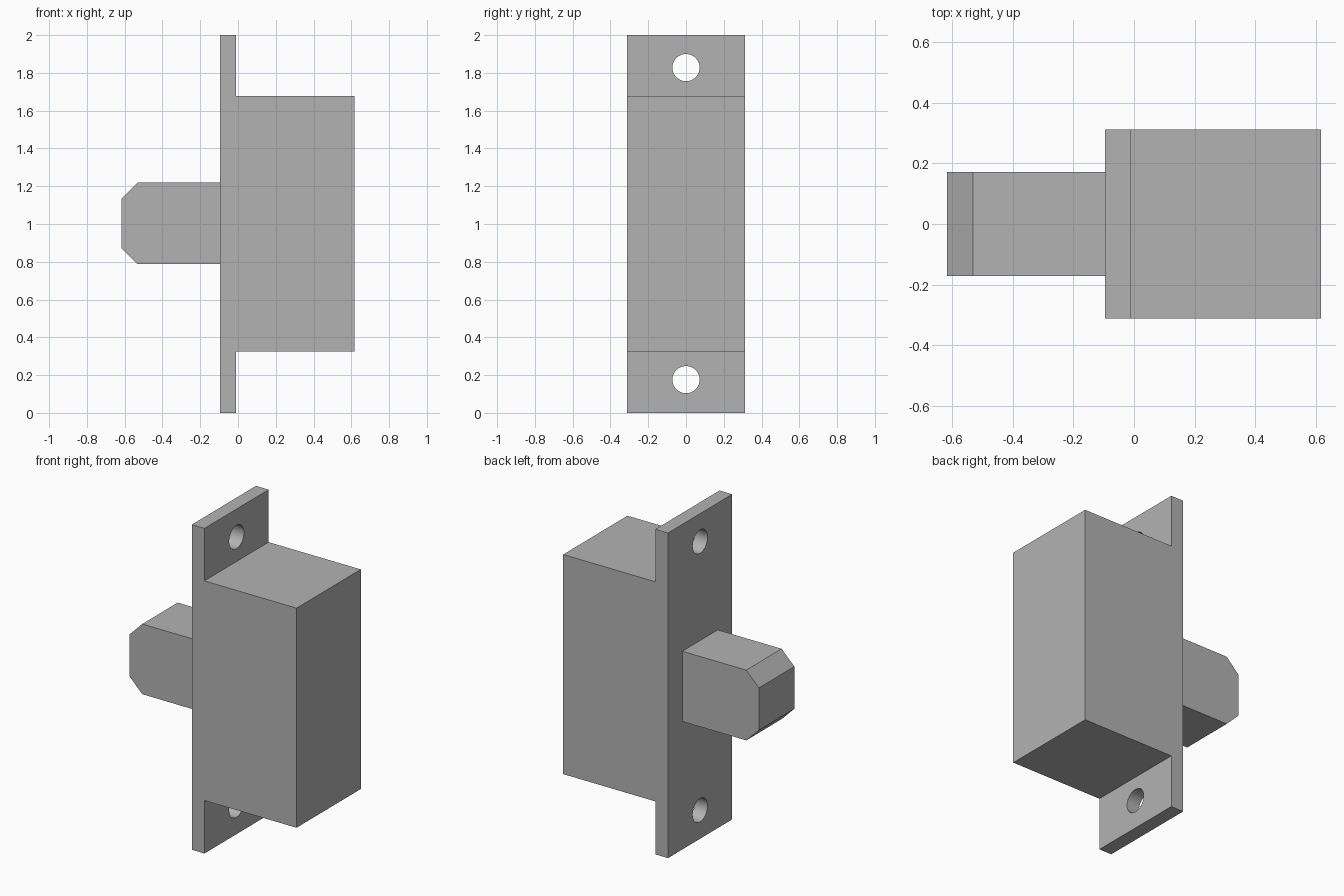
import bpy, bmesh
from math import radians
from mathutils import Matrix

cube = bpy.data.objects.get("Cube")
if cube:
    bpy.data.objects.remove(cube, do_unlink=True)

grey = bpy.data.materials.new("plain grey")
grey.use_nodes = True
grey.diffuse_color = (0.45, 0.45, 0.45, 1)
grey.node_tree.nodes["Principled BSDF"].inputs["Base Color"].default_value = grey.diffuse_color


def add_object(name, bm):
    """Turn a bmesh into a grey object."""
    bmesh.ops.recalc_face_normals(bm, faces=bm.faces)
    mesh = bpy.data.meshes.new(name)
    bm.to_mesh(mesh)
    bm.free()
    mesh.materials.append(grey)
    obj = bpy.data.objects.new(name, mesh)
    bpy.context.collection.objects.link(obj)
    return obj


def extrude_profile(name, points, half_depth):
    """Extrude an x-z outline symmetrically along y."""
    bm = bmesh.new()
    face = bm.faces.new([bm.verts.new((x, -half_depth, z)) for x, z in points])
    extruded = bmesh.ops.extrude_face_region(bm, geom=[face])["geom"]
    moved = [v for v in extruded if isinstance(v, bmesh.types.BMVert)]
    bmesh.ops.translate(bm, verts=moved, vec=(0, 2 * half_depth, 0))
    return add_object(name, bm)


# Face plate and lock case in one piece
plate_out, plate_in, case_back = -0.096, -0.01, 0.617
case_low, case_high = 0.326, 1.677
lock_case = extrude_profile("lock_case_with_plate", [
    (plate_out, 0), (plate_in, 0), (plate_in, case_low), (case_back, case_low),
    (case_back, case_high), (plate_in, case_high), (plate_in, 2), (plate_out, 2)], 0.312)

# Screw holes through the plate
bm = bmesh.new()
for z in (0.176, 1.828):
    bmesh.ops.create_cone(
        bm, cap_ends=True, segments=48, radius1=0.072, radius2=0.072, depth=0.3,
        matrix=Matrix.Translation((plate_out, 0, z)) @ Matrix.Rotation(radians(90), 4, "Y"))
cutter = add_object("screw_hole_cutter", bm)
cutter.hide_render = True
cutter.hide_viewport = True
holes = lock_case.modifiers.new("screw_holes", "BOOLEAN")
holes.operation = "DIFFERENCE"
holes.solver = "EXACT"
holes.object = cutter

# Apply the cut, then drop the helper
bpy.context.view_layer.objects.active = lock_case
lock_case.select_set(True)
bpy.ops.object.modifier_apply(modifier=holes.name)
bpy.data.objects.remove(cutter, do_unlink=True)
bpy.ops.object.shade_smooth_by_angle(angle=radians(30))

# Bolt with chamfered tip, seated slightly into the plate
tip, low, high, chamfer = -0.617, 0.787, 1.219, 0.086
seat = plate_out + 0.02
extrude_profile("bolt", [
    (seat, low), (seat, high), (tip + chamfer, high), (tip, high - chamfer),
    (tip, low + chamfer), (tip + chamfer, low)], 0.172)
